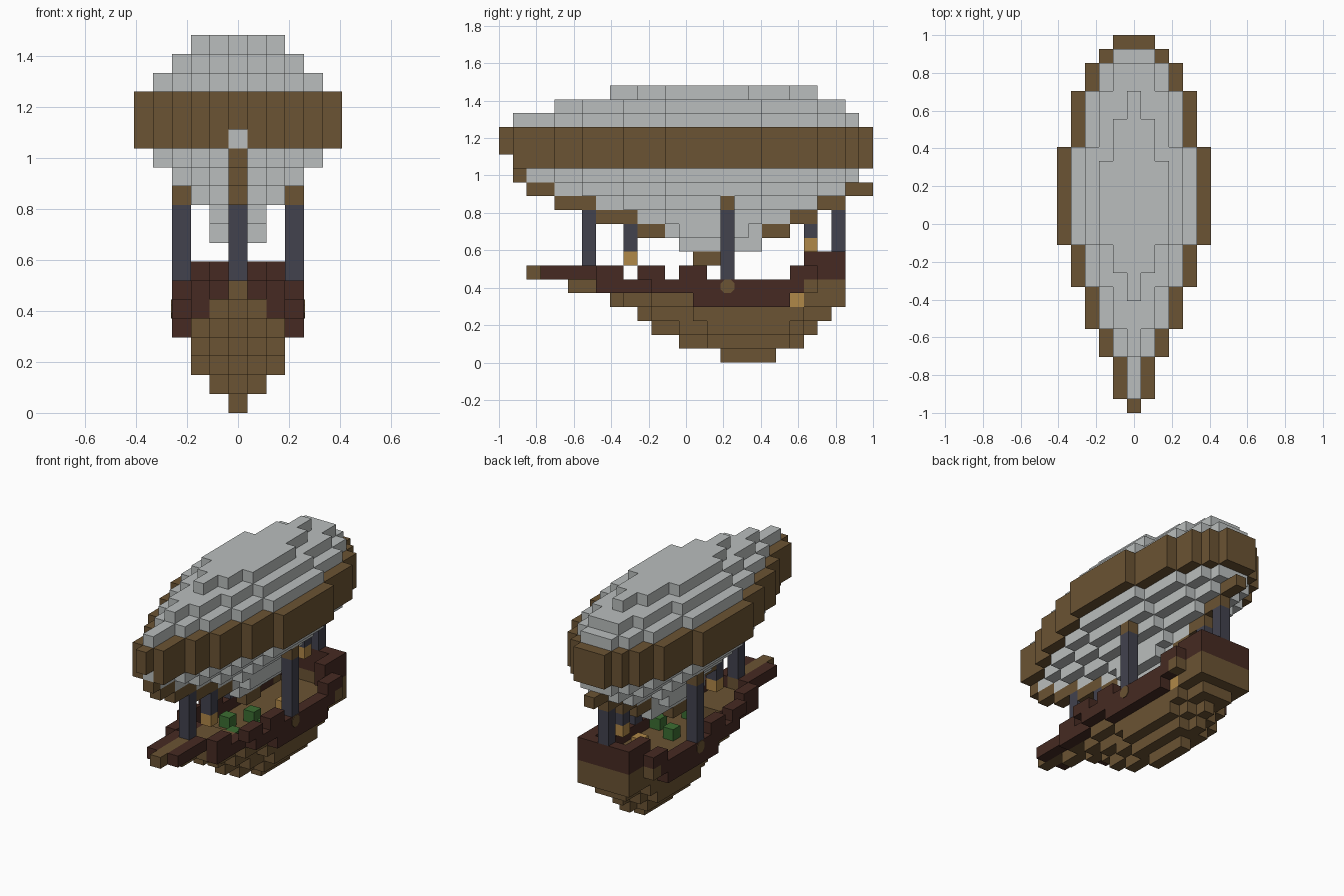
import bpy, bmesh, math
from mathutils import Vector, Matrix

cube = bpy.data.objects.get("Cube")
if cube:
    bpy.data.objects.remove(cube, do_unlink=True)

V = 2 / 27  # block size


def material(name, colour):
    m = bpy.data.materials.new(name)
    m.use_nodes = True
    m.diffuse_color = (*colour, 1)
    m.node_tree.nodes["Principled BSDF"].inputs["Base Color"].default_value = (*colour, 1)
    return m


MATS = {
    "wood": material("brown wood", (.147, .087, .033)),
    "cloth": material("pale grey cloth", (.49, .515, .51)),
    "dark": material("dark red wood", (.061, .023, .016)),
    "iron": material("blue grey iron", (.054, .054, .076)),
    "gold": material("amber lantern", (.434, .246, .065)),
    "leaf": material("green leaf", (.045, .155, .032)),
}

cells = {}  # block position -> (part, material)


def block(part, mat, i, j, k):
    cells[i, j, k] = (part, mat)


def box(part, mat, xs, ys, zs):
    """Inclusive block ranges."""
    for i in range(xs[0], xs[1] + 1):
        for j in range(ys[0], ys[1] + 1):
            for k in range(zs[0], zs[1] + 1):
                block(part, mat, i, j, k)


def pair(part, mat, i, ys, zs):
    for s in (-i, i):
        box(part, mat, (s, s), ys, zs)


def layer(part, mat, k, spans):
    """Symmetric slab: each span is first row, last row, half width."""
    for a, b, w in spans:
        box(part, mat, (-w, w), (a, b), (k, k))


# Balloon outline
outline = [(0, 0, 0), (1, 3, 1), (4, 5, 2), (6, 8, 3), (9, 11, 4), (12, 18, 5),
           (19, 22, 4), (23, 24, 3), (25, 25, 2), (26, 26, 1)]


def inset(d):
    return [(a, b, w - d) for a, b, w in outline if w >= d]


# Wooden rim around the balloon, cloth stepping in above and below
for k in (14, 15, 16):
    layer("balloon_rim", "wood", k, outline)
del cells[0, 0, 14]
block("balloon", "cloth", 0, 1, 14)
layer("balloon", "cloth", 17, [s for s in inset(1) if s[1] < 26])
layer("balloon", "cloth", 13, [s for s in inset(1) if s[1] < 26])
for k in (12, 18):
    layer("balloon", "cloth", k, [s for s in inset(2) if 3 < s[0] < 25])
layer("balloon", "cloth", 19, [(8, 9, 0), (10, 11, 1), (12, 17, 2), (18, 20, 1), (21, 22, 0)])
layer("balloon", "cloth", 11, [(7, 8, 0), (9, 11, 1), (12, 18, 2), (19, 22, 1)])
layer("balloon", "cloth", 10, [(10, 11, 0), (12, 18, 1), (19, 20, 0)])
layer("balloon", "cloth", 9, [(12, 12, 0), (13, 17, 1), (18, 18, 0)])
layer("balloon", "cloth", 8, [(13, 18, 0)])

# Stepped keel under the balloon
for k, rows in ((13, (1, 1)), (12, (2, 3)), (11, (4, 6)), (10, (7, 9)), (9, (10, 11)),
                (7, (14, 15)), (9, (19, 20)), (10, (21, 22)), (11, (23, 24)), (12, (25, 26))):
    box("balloon_keel", "wood", (0, 0), rows, (k, k))

# Hull
layer("hull", "wood", 0, [(16, 19, 0)])
layer("hull", "wood", 1, [(13, 21, 0), (15, 20, 1)])
layer("hull", "wood", 2, [(11, 22, 0), (13, 21, 1), (15, 20, 2)])
layer("hull", "wood", 3, [(10, 23, 0), (11, 23, 1), (14, 21, 2)])
layer("hull", "wood", 4, [(8, 24, 0), (9, 24, 1), (11, 22, 2)])
layer("hull", "wood", 5, [(5, 6, 0), (7, 10, 1)])
box("hull", "wood", (-2, 2), (24, 24), (5, 5))
pair("hull", "wood", 2, (23, 24), (4, 5))
pair("hull", "wood", 3, (22, 22), (5, 5))
box("bowsprit", "wood", (0, 0), (2, 6), (6, 6))

# Gunwale with gaps
pair("gunwale", "dark", 3, (14, 20), (4, 4))
pair("gunwale", "dark", 3, (11, 21), (5, 5))
pair("gunwale", "dark", 2, (7, 10), (5, 5))
pair("gunwale", "dark", 1, (3, 6), (6, 6))
pair("gunwale", "dark", 2, (7, 8), (6, 6))
pair("gunwale", "dark", 3, (10, 11), (6, 6))
pair("gunwale", "dark", 3, (13, 14), (6, 6))
pair("gunwale", "dark", 3, (21, 22), (6, 6))
pair("gunwale", "dark", 2, (22, 24), (6, 7))
box("gunwale", "dark", (-2, 2), (24, 24), (6, 7))

# Posts between hull and balloon
pair("side_post", "iron", 3, (16, 16), (6, 10))
pair("side_post_cap", "wood", 3, (16, 16), (11, 11))
box("front_post", "iron", (0, 0), (6, 6), (7, 10))
box("back_post", "iron", (0, 0), (24, 24), (8, 10))

# Hanging lanterns, hull lamps and deck goods
box("lantern_hanger", "iron", (0, 0), (9, 9), (8, 9))
block("lantern", "gold", 0, 9, 7)
block("lantern_hanger", "iron", 0, 22, 9)
block("lantern", "gold", 0, 22, 8)
block("hull_lamp", "gold", 2, 21, 4)
block("deck_crate", "gold", 1, 18, 5)
for i, j in ((-1, 13), (0, 15), (2, 14), (1, 11)):
    block("deck_plants", "leaf", i, j, 5)


def build(part):
    """Mesh the exposed block faces of one part and merge flat areas."""
    bm = bmesh.new()
    mat = None
    dirs = [Vector(d) for d in ((1, 0, 0), (0, 1, 0), (0, 0, 1))]
    for pos, (name, m) in cells.items():
        if name != part:
            continue
        mat = m
        centre = Vector((pos[0], pos[1] - 13, pos[2] + .5))
        for a in range(3):
            for s in (-1, 1):
                n = dirs[a] * s
                if tuple(int(p + q) for p, q in zip(pos, n)) in cells:
                    continue
                u, w = dirs[(a + 1) % 3] * s, dirs[(a + 2) % 3]
                corners = [centre + (n + u * p + w * q) / 2
                           for p, q in ((-1, -1), (1, -1), (1, 1), (-1, 1))]
                bm.faces.new([bm.verts.new(c * V) for c in corners])
    bmesh.ops.remove_doubles(bm, verts=bm.verts, dist=V / 100)
    bmesh.ops.dissolve_limit(bm, angle_limit=math.radians(1), verts=bm.verts, edges=bm.edges)
    finish(part, bm, mat)


def finish(name, bm, mat):
    mesh = bpy.data.meshes.new(name)
    bm.to_mesh(mesh)
    bm.free()
    mesh.materials.append(MATS[mat])
    bpy.context.collection.objects.link(bpy.data.objects.new(name, mesh))


for part in sorted({p for p, _ in cells.values()}):
    build(part)

# Eight-sided bosses at the feet of the side posts
for s, side in ((1, "left"), (-1, "right")):
    bm = bmesh.new()
    r = V / 2 / math.cos(math.pi / 8)
    turn = Matrix.Rotation(math.pi / 2, 4, "Y") @ Matrix.Rotation(math.pi / 8, 4, "Z")
    bmesh.ops.create_cone(bm, cap_ends=True, segments=8, radius1=r, radius2=r, depth=.008,
                          matrix=Matrix.Translation((s * 3.5 * V, 3 * V, 5.5 * V)) @ turn)
    finish(side + "_post_boss", bm, "wood")
